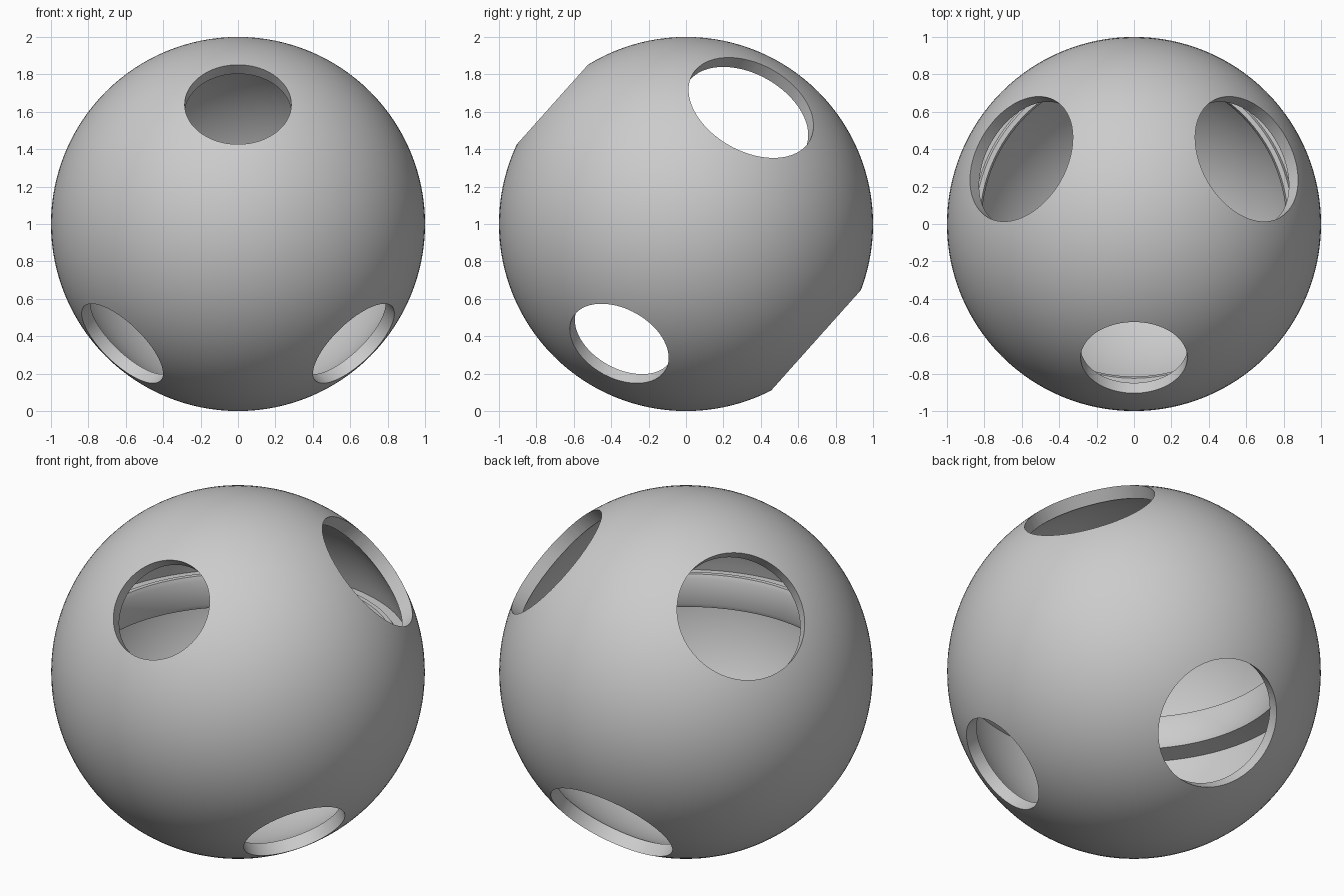
import bpy, bmesh, math
from mathutils import Vector

cube = bpy.data.objects.get("Cube")
if cube:
    bpy.data.objects.remove(cube, do_unlink=True)

CENTRE = Vector((0, 0, 1))
OUTER, INNER = 1.0, 0.93
SEGMENTS = 128

grey = bpy.data.materials.new("plain grey")
grey.use_nodes = True
grey.diffuse_color = (0.6, 0.6, 0.6, 1)
grey.node_tree.nodes["Principled BSDF"].inputs["Base Color"].default_value = (0.6, 0.6, 0.6, 1)


def arc(radius, start, end, steps):
    """Profile points (r, z) on a circle between two latitudes."""
    angles = [start + (end - start) * i / steps for i in range(steps + 1)]
    return [(radius * math.cos(a), radius * math.sin(a)) for a in angles]


def finish(bm, name):
    bmesh.ops.recalc_face_normals(bm, faces=bm.faces)
    mesh = bpy.data.meshes.new(name)
    bm.to_mesh(mesh)
    bm.free()
    mesh.materials.append(grey)
    obj = bpy.data.objects.new(name, mesh)
    bpy.context.collection.objects.link(obj)
    obj.location = CENTRE
    return obj


def lathe(name, profile):
    """Spin a pole-to-pole profile around the z axis."""
    bm = bmesh.new()
    verts = [bm.verts.new((r, 0, z)) for r, z in profile]
    edges = [bm.edges.new(pair) for pair in zip(verts, verts[1:])]
    bmesh.ops.spin(bm, geom=verts + edges, cent=(0, 0, 0), axis=(0, 0, 1),
                   angle=math.tau, steps=SEGMENTS, use_duplicate=False)
    bmesh.ops.remove_doubles(bm, verts=bm.verts, dist=1e-4)
    return finish(bm, name)


def hole_cutter(direction, radius):
    """Cylinder running outwards through the shell wall."""
    bm = bmesh.new()
    bmesh.ops.create_cone(bm, cap_ends=True, segments=96, radius1=radius,
                          radius2=radius, depth=0.7)
    obj = finish(bm, "hole_cutter")
    obj.rotation_euler = direction.to_track_quat("Z", "Y").to_euler()
    obj.location = CENTRE + direction * 0.9
    obj.hide_render = True
    return obj


# Outer ball
half = math.pi / 2
shell = lathe("hollow_ball", arc(OUTER, -half, half, 64))

# Cavity, leaving a chamfered ring inside the equator
low = math.asin(-0.02 / INNER)
high = math.asin(0.18 / INNER)
ring = [(0.825, 0.0), (0.815, 0.025), (0.815, 0.17), (0.825, 0.195), (0.85, 0.195), (0.86, 0.18)]
cavity = lathe("cavity_cutter", arc(INNER, -half, low, 32) + ring + arc(INNER, high, half, 28))
cavity.hide_render = True
cutters = [cavity]

# Three axes: a wide hole at one end, a narrow hole at the other
tilt = math.asin(2 / 3)
for turn, rise in ((30, 1), (150, 1), (90, -1)):
    a = math.radians(turn)
    axis = Vector((math.cos(a) * math.cos(tilt), math.sin(a) * math.cos(tilt),
                   rise * math.sin(tilt)))
    cutters += [hole_cutter(axis, 0.36), hole_cutter(-axis, 0.285)]

for cutter in cutters:
    mod = shell.modifiers.new(cutter.name, "BOOLEAN")
    mod.operation = "DIFFERENCE"
    mod.solver = "EXACT"
    mod.object = cutter

# Bake the cuts and drop the cutters
bpy.context.view_layer.update()
graph = bpy.context.evaluated_depsgraph_get()
baked = bpy.data.meshes.new_from_object(shell.evaluated_get(graph))
shell.modifiers.clear()
shell.data = baked
baked.materials.clear()
baked.materials.append(grey)
for face in baked.polygons:
    face.material_index = 0
for cutter in cutters:
    bpy.data.objects.remove(cutter, do_unlink=True)

# Smooth curves, crisp rims
bpy.ops.object.select_all(action="DESELECT")
shell.select_set(True)
bpy.context.view_layer.objects.active = shell
bpy.ops.object.shade_smooth_by_angle(angle=math.radians(25))
